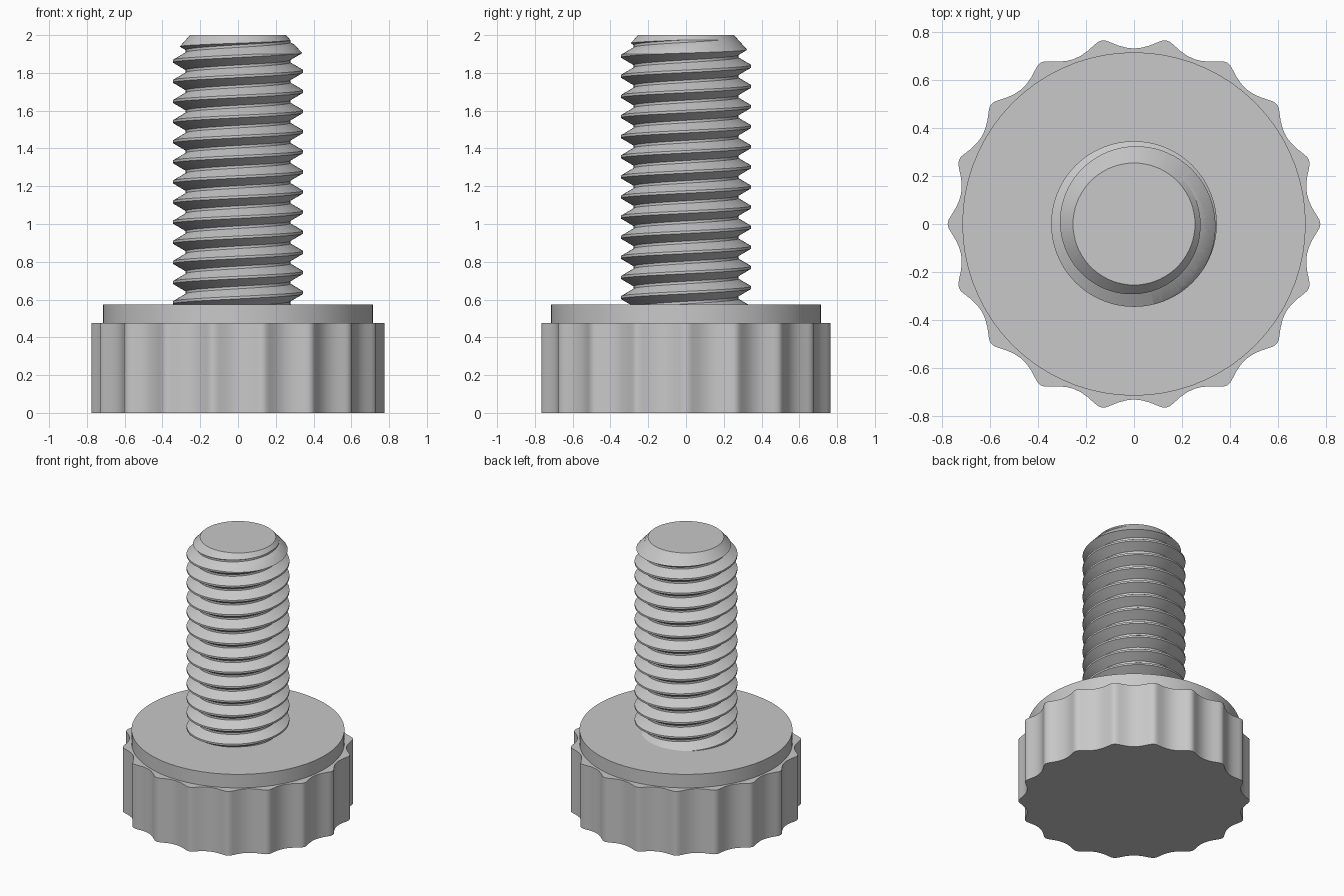
import bpy, bmesh
from math import cos, sin, pi, radians

if "Cube" in bpy.data.objects:
    bpy.data.objects.remove(bpy.data.objects["Cube"], do_unlink=True)

SEG = 72            # steps per full turn
PITCH = 0.1065
CREST, ROOT = 0.345, 0.277
TOP, HEAD_TOP, COLLAR_TOP = 2.0, 0.475, 0.575

grey = bpy.data.materials.new("light_grey")
grey.use_nodes = True
grey.diffuse_color = (0.58, 0.58, 0.58, 1)
grey.node_tree.nodes["Principled BSDF"].inputs["Base Color"].default_value = (0.58, 0.58, 0.58, 1)


def finish(name, bm):
    bmesh.ops.recalc_face_normals(bm, faces=bm.faces)
    mesh = bpy.data.meshes.new(name)
    bm.to_mesh(mesh)
    bm.free()
    mesh.materials.append(grey)
    obj = bpy.data.objects.new(name, mesh)
    bpy.context.collection.objects.link(obj)
    return obj


def smooth(obj):
    bpy.ops.object.select_all(action='DESELECT')
    obj.select_set(True)
    bpy.context.view_layer.objects.active = obj
    bpy.ops.object.shade_smooth_by_angle(angle=radians(28))


def stack(name, rings):
    """Solid made by bridging equal-length rings of points, capped at both ends."""
    bm = bmesh.new()
    loops = [[bm.verts.new(p) for p in ring] for ring in rings]
    for a, b in zip(loops, loops[1:]):
        for i in range(len(a)):
            k = (i + 1) % len(a)
            bm.faces.new((a[i], a[k], b[k], b[i]))
    bm.faces.new(loops[0][::-1])
    bm.faces.new(loops[-1])
    return finish(name, bm)


def circle(r, z):
    return [(r * cos(2 * pi * i / SEG), r * sin(2 * pi * i / SEG), z) for i in range(SEG)]


# Fluted grip: 18 narrow ridges with shallow rounded valleys
half = [(0, 0.776), (1.2, 0.773), (2.6, 0.763), (5, 0.746), (7.5, 0.735), (10, 0.731)]
lobe = half + [(20 - a, r) for a, r in half[-2:0:-1]]
outline = [(radians(20 * n + a), r) for n in range(18) for a, r in lobe]
grip = stack("fluted_grip", [[(r * cos(a), r * sin(a), z) for a, r in outline]
                             for z in (0, HEAD_TOP)])
smooth(grip)

# Round collar on top of the grip
collar = stack("collar", [circle(0.715, HEAD_TOP - 0.02), circle(0.715, COLLAR_TOP)])
smooth(collar)

# Threaded shaft: trapezoid thread profile swept along a right-handed helix
profile = [(-7 / 16, ROOT), (-1 / 16, CREST), (1 / 16, CREST), (7 / 16, ROOT)]
start = 0.637 - 4 * PITCH
steps = 20 * SEG
bm = bmesh.new()
helix = []
for t in range(steps + 1):
    a = 2 * pi * t / SEG
    helix.append([bm.verts.new((r * cos(a), r * sin(a), start + PITCH * (t / SEG + off)))
                  for off, r in profile])
for t in range(steps):
    p, q = helix[t], helix[t + 1]
    for j in range(3):
        bm.faces.new((p[j], q[j], q[j + 1], p[j + 1]))
    if t + SEG < steps:
        bm.faces.new((p[3], q[3], helix[t + SEG + 1][0], helix[t + SEG][0]))
# close both ends with fans
low = bm.verts.new((0, 0, start))
high = bm.verts.new((0, 0, start + PITCH * steps / SEG))
for e in [e for e in bm.edges if e.is_boundary]:
    u, v = e.verts
    bm.faces.new((u, v, low if u.co.z < 1.2 else high))
shaft = finish("threaded_shaft", bm)

# Trim the shaft to length with a chamfered tip
slope = 0.9
trim = stack("shaft_trim", [circle(0.6, 0.5), circle(0.6, TOP - (0.6 - 0.254) / slope),
                            circle(0.254, TOP)])
trim.hide_render = True
cut = shaft.modifiers.new("trim", 'BOOLEAN')
cut.operation = 'INTERSECT'
cut.solver = 'EXACT'
cut.object = trim
bpy.ops.object.select_all(action='DESELECT')
shaft.select_set(True)
bpy.context.view_layer.objects.active = shaft
bpy.ops.object.modifier_apply(modifier="trim")
bpy.data.objects.remove(trim, do_unlink=True)
smooth(shaft)
